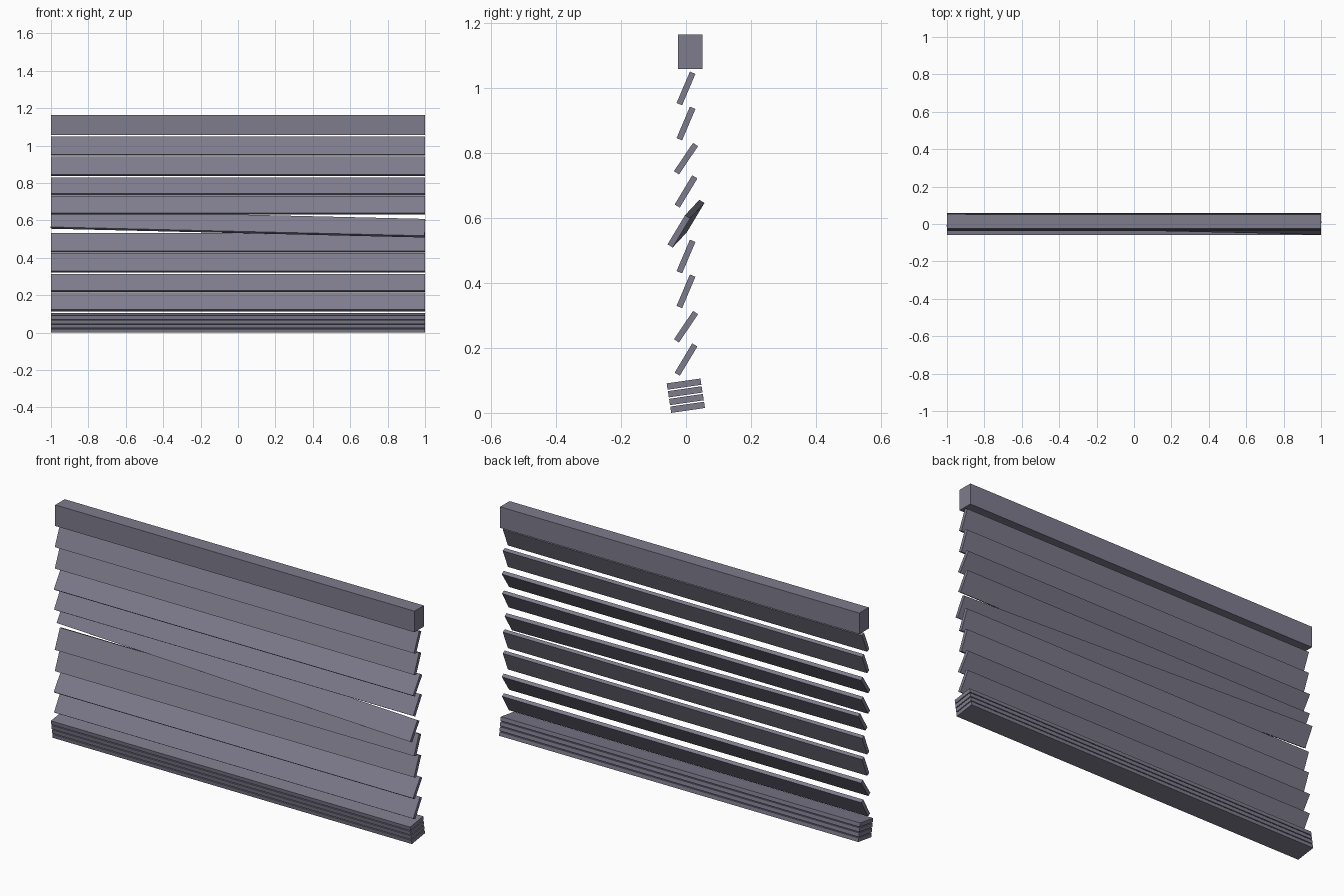
import bpy
from math import radians

if "Cube" in bpy.data.objects:
    bpy.data.objects.remove(bpy.data.objects["Cube"])

# Dark slate colour shared by every part
slate = bpy.data.materials.new("dark_slate")
slate.diffuse_color = (0.21, 0.20, 0.265, 1)
slate.use_nodes = True
slate.node_tree.nodes["Principled BSDF"].inputs["Base Color"].default_value = slate.diffuse_color


def box(name, size, loc, rot=(0, 0, 0)):
    bpy.ops.mesh.primitive_cube_add(size=1, location=loc, rotation=rot)
    ob = bpy.context.object
    ob.name = name
    ob.scale = size
    bpy.ops.object.transform_apply(location=False, rotation=False, scale=True)
    ob.data.materials.append(slate)
    return ob


SLAT = (2.0, 0.105, 0.0185)

# Head rail
box("head_rail", (2.0, 0.075, 0.106), (0, 0.0125, 1.111))

# Hanging slats: (centre height, tilt)
for i, (z, tilt) in enumerate([(0.998, 67), (0.890, 67), (0.782, 56), (0.681, 59),
                               (0.481, 67), (0.374, 67), (0.265, 56), (0.164, 59)]):
    box(f"slat_{i + 1}", SLAT, (0, 0, z), (radians(tilt), 0, 0))

# Crooked slat, sagging down and forward at its right end
box("crooked_slat", SLAT, (0, 0, 0.582), (radians(59), 0.0235, -0.022))

# Slats piled up at the bottom
for i in range(4):
    box(f"stacked_slat_{i + 1}", (2.0, 0.105, 0.0195),
        (0, 0.005 - 0.0037 * i, 0.0172 + 0.0238 * i), (radians(8.2), 0, 0))
